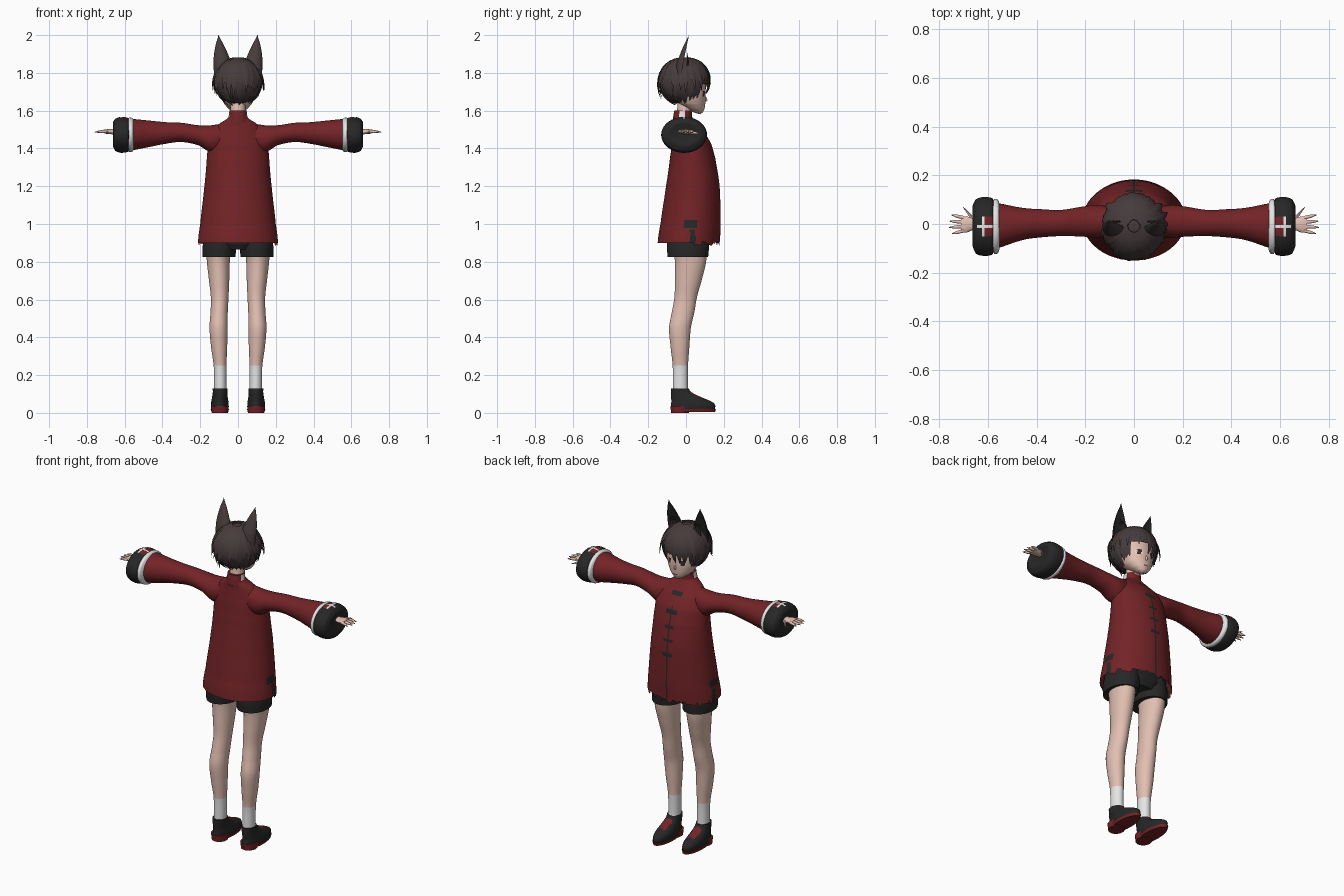
import bpy, bmesh, math, random
from mathutils import Vector

random.seed(4)
if "Cube" in bpy.data.objects:
    bpy.data.objects.remove(bpy.data.objects["Cube"])


def material(name, r, g, b):
    m = bpy.data.materials.new(name)
    m.use_nodes = True
    m.diffuse_color = (r, g, b, 1)
    bsdf = m.node_tree.nodes["Principled BSDF"]
    bsdf.inputs["Base Color"].default_value = (r, g, b, 1)
    bsdf.inputs["Roughness"].default_value = 0.8
    return m


RED = material("deep red cloth", 0.17, 0.017, 0.02)
BLACK = material("black cloth", 0.02, 0.02, 0.021)
WHITE = material("white cloth", 0.78, 0.78, 0.78)
SKIN = material("skin", 0.76, 0.52, 0.44)
HAIR = material("dark brown hair", 0.062, 0.044, 0.045)
EYE = material("dark eye", 0.06, 0.025, 0.02)


def finish(name, bm, mats, rule=None, mirror=False, angle=50):
    """Turn a bmesh into a shaded object, colouring faces by a rule."""
    bmesh.ops.recalc_face_normals(bm, faces=bm.faces)
    bm.normal_update()
    for f in bm.faces:
        f.smooth = True
        if rule:
            f.material_index = int(rule(f.calc_center_median(), f.normal))
    me = bpy.data.meshes.new(name)
    bm.to_mesh(me)
    bm.free()
    for m in mats:
        me.materials.append(m)
    me.set_sharp_from_angle(angle=math.radians(angle))
    ob = bpy.data.objects.new(name, me)
    bpy.context.collection.objects.link(ob)
    if mirror:
        ob.modifiers.new("Mirror", 'MIRROR').use_mirror_merge = False
    return ob


def spline(rings, steps):
    """Catmull-Rom resampling of the cross-section list."""
    out = []
    for i in range(len(rings) - 1):
        a, b, c, d = (rings[max(0, min(len(rings) - 1, i + k))] for k in (-1, 0, 1, 2))
        for s in range(steps):
            t = s / steps
            row = [q + 0.5 * t * (r - p + t * (2*p - 5*q + 4*r - w + t * (3*(q - r) + w - p)))
                   for p, q, r, w in zip(a, b, c, d)]
            row[0] = b[0] + (c[0] - b[0]) * t
            out.append(row)
    return out + [rings[-1]]


def add_loft(bm, rings, axis='z', n=24, steps=4, front=1, caps=True):
    """Ellipse sections: (position on axis, centre u, centre v, radius u, radius v)."""
    loops = []
    for h, u, v, ru, rv in spline(rings, steps):
        loop = []
        for j in range(n):
            a = math.tau * (j + 0.5) / n
            s = math.sin(a)
            p, q = u + max(ru, .0005) * math.cos(a), v + max(rv, .0005) * s * (front if s > 0 else 1)
            loop.append(bm.verts.new((p, q, h) if axis == 'z' else (h, p, q)))
        loops.append(loop)
    for a, b in zip(loops, loops[1:]):
        for j in range(n):
            k = (j + 1) % n
            bm.faces.new((a[j], a[k], b[k], b[j]))
    if caps:
        bm.faces.new(loops[0])
        bm.faces.new(loops[-1])


def loft(name, rings, mats, rule=None, mirror=False, **kw):
    bm = bmesh.new()
    add_loft(bm, rings, **kw)
    return finish(name, bm, mats, rule, mirror)


# Coat body with front closure, toggles and side slits
def coat_rule(c, n):
    if c.y > 0.05 and c.z < 1.44 and abs(c.x) < 0.007:
        return 1
    for z in (1.5, 1.41, 1.33, 1.25, 1.17):
        if c.y > 0.05 and abs(c.z - z) < 0.009 and abs(c.x) < 0.032:
            return 1
    if abs(c.x) > 0.1:
        return (0.985 < c.z < 1.015 and -0.01 < c.y < 0.06) or (c.z < 0.97 and 0.02 < c.y < 0.05)
    return c.z < 0.912 and c.y > 0.1 and math.sin(c.x * 90) > 0.3


coat = loft("coat_body", [
    (0.90, 0, .015, .212, .165), (1.0, 0, .024, .2, .159), (1.2, 0, .036, .178, .142),
    (1.35, 0, .035, .165, .12), (1.43, 0, .028, .158, .103), (1.49, 0, .014, .135, .08),
    (1.53, 0, -.002, .1, .06), (1.565, 0, -.015, .05, .05)],
    [RED, BLACK], coat_rule, n=128, steps=10, caps=False)
for v in coat.data.vertices:
    if v.co.z < 0.905 and v.co.y > 0.04:
        v.co.z += random.uniform(-0.018, 0.012)

loft("collar", [(1.54, 0, -.018, .055, .052), (1.575, 0, -.018, .049, .049), (1.6, 0, -.015, .047, .047)],
     [RED, WHITE], lambda c, n: abs(c.x) > .04 and abs(c.y + .02) < .015 and c.z > 1.565, n=40)
loft("neck", [(1.54, 0, -.015, .04, .04), (1.66, 0, 0, .04, .042)], [SKIN])

# Sleeves and cuffs
loft("sleeves", [
    (.09, .01, 1.455, .06, .075), (.15, .01, 1.452, .068, .07), (.21, .01, 1.47, .062, .053),
    (.3, .004, 1.485, .054, .051), (.38, .003, 1.482, .058, .057), (.46, 0, 1.478, .067, .069),
    (.57, -.007, 1.473, .094, .084)], [RED], axis='x', n=32, mirror=True)
loft("cuff_trims", [(.552, -.01, 1.472, .094, .082), (.56, -.01, 1.472, .111, .09),
                    (.575, -.01, 1.472, .113, .092), (.582, -.01, 1.472, .1, .085)],
     [WHITE], axis='x', n=32, mirror=True)


def cuff_rule(c, n):
    if n.z < 0.4 or c.x > 0.645 or abs(c.y + .012) > 0.04:
        return 0
    return 2 if abs(c.y + .012) < .009 or abs(c.x - .62) < .007 else c.x < .625


loft("cuffs", [(.572, -.01, 1.472, .09, .075), (.582, -.01, 1.472, .116, .09), (.62, -.01, 1.472, .121, .095),
               (.65, -.01, 1.472, .112, .085), (.663, -.008, 1.475, .085, .062), (.655, -.005, 1.48, .04, .03)],
     [BLACK, RED, WHITE], cuff_rule, axis='x', n=64, steps=6, mirror=True)

# Hands: palm, four fingers and thumb
bm = bmesh.new()
add_loft(bm, [(.62, .0, 1.488, .02, .016), (.66, 0, 1.488, .025, .014),
              (.69, -.002, 1.49, .034, .012), (.712, -.002, 1.49, .032, .009)], axis='x', n=14)
for i, length in enumerate((.048, .06, .058, .05)):
    y = -.028 + i * .018
    add_loft(bm, [(.7, y, 1.49, .008, .008), (.7 + length * .6, y * 1.25, 1.489, .007, .007),
                  (.7 + length, y * 1.4, 1.486, .002, .002)], axis='x', n=8, steps=3)
add_loft(bm, [(.655, .015, 1.486, .012, .01), (.68, .042, 1.483, .009, .008),
              (.703, .068, 1.48, .002, .002)], axis='x', n=8, steps=3)
finish("hands", bm, [SKIN], mirror=True)

# Shorts
loft("shorts_seat", [(.865, 0, .012, .12, .09), (.9, 0, .012, .175, .11), (1.0, 0, .015, .165, .11)],
     [BLACK], n=40)
loft("shorts_legs", [(.825, .1, .01, .087, .108), (.88, .098, .01, .09, .112), (.95, .09, .01, .085, .108)],
     [BLACK], mirror=True, n=32)

# Legs, with socks below a height
loft("legs_and_socks", [
    (.08, .094, -.028, .034, .042), (.15, .094, -.03, .033, .04), (.25, .095, -.03, .034, .041),
    (.35, .1, -.032, .043, .05), (.45, .103, -.032, .048, .058), (.53, .1, -.016, .046, .06),
    (.61, .097, -.002, .047, .06), (.7, .1, .012, .054, .071), (.8, .104, .024, .061, .083),
    (.89, .104, .02, .068, .09)], [SKIN, WHITE], lambda c, n: c.z < 0.255, n=28, steps=8, mirror=True)

# Shoes
loft("shoes", [
    (.015, .096, .037, .044, .115), (.04, .096, .037, .047, .118), (.058, .096, .03, .046, .108),
    (.08, .096, .005, .042, .084), (.105, .095, -.022, .039, .058), (.128, .095, -.032, .039, .047)],
    [BLACK, RED], lambda c, n: c.z > .07 and .022 < c.y < .09 and abs(c.x - .096) < .024,
    n=40, steps=5, mirror=True)
bm = bmesh.new()
add_loft(bm, [(.004, .096, .04, .044, .114), (.02, .096, .038, .049, .121)], n=32, steps=1)
add_loft(bm, [(0, .096, -.032, .043, .047), (.036, .096, -.03, .048, .053)], n=24, steps=1)
finish("shoe_soles", bm, [RED], mirror=True)


# Head with eyes, lashes and mouth
def face_rule(c, n):
    if c.y < 0.03:
        return 0
    x, z = (abs(c.x) - .041) / .02, (c.z - 1.69) / .017
    if x * x + z * z < 1:
        return 2 if abs(x) < .55 or z > .55 else 1
    return 2 if abs(c.z - 1.618) < .0025 and abs(c.x) < .012 else 0


loft("head", [
    (1.583, 0, .072, .008, .008), (1.592, 0, .064, .026, .026), (1.61, 0, .05, .05, .048),
    (1.635, 0, .033, .072, .069), (1.67, 0, .02, .089, .084), (1.72, 0, .008, .099, .096),
    (1.79, 0, 0, .1, .1), (1.86, 0, 0, .05, .05)], [SKIN, WHITE, EYE], face_rule, n=96, steps=10)
loft("nose", [(1.645, 0, .094, .008, .008), (1.656, 0, .1, .007, .013), (1.685, 0, .098, .003, .003)],
     [SKIN], n=10)

# Hair cap, open over the face
CENTRE, RADII = Vector((0, -.006, 1.755)), Vector((.122, .134, .126))


def on_head(a, el, s=1.0):
    d = Vector((math.cos(el) * math.sin(a), math.cos(el) * math.cos(a), math.sin(el)))
    return CENTRE + d * RADII * s


bm = bmesh.new()
bmesh.ops.create_uvsphere(bm, u_segments=40, v_segments=28, radius=1)
for v in bm.verts:
    v.co = CENTRE + v.co * RADII * 0.97
bmesh.ops.delete(bm, geom=[f for f in bm.faces if f.calc_center_median().z < 1.64 or (
    f.calc_center_median().z < 1.745 and f.calc_center_median().y > .035)], context='FACES')
finish("hair_cap", bm, [HAIR])


# Hair locks: tapered diamond strands that follow the head and flick out at the tip
def add_lock(bm, a, top, end, flare, width, sway=0.0, n=9):
    def path(t):
        el = math.radians(top + (end - top) * t)
        return on_head(a + sway * t * t, el, 0.985 + flare * t ** 3)
    loops = []
    for i in range(n):
        t = i / (n - 1)
        p = path(t)
        along = path(t + .02) - path(t - .02)
        out = (p - CENTRE).normalized()
        side = along.cross(out).normalized()
        w = width * max(.02, min(1, .45 + 1.6 * t) * (1 - t ** 2.2))
        loops.append([bm.verts.new(p + o) for o in
                      (side * w, out * w * .45, -side * w, -out * w * .45)])
    for u, v in zip(loops, loops[1:]):
        for j in range(4):
            bm.faces.new((u[j], u[(j + 1) % 4], v[(j + 1) % 4], v[j]))
    bm.faces.new(loops[0])
    bm.faces.new(loops[-1])


bm = bmesh.new()
rand = random.uniform
for i in range(28):                       # long layer down to the nape
    a = math.radians(62 + i * 236 / 27)
    add_lock(bm, a, 45, rand(-72, -58), rand(0, .12), .026, rand(-.15, .15))
for i in range(26):                       # shorter flicked layer
    a = math.radians(55 + i * 250 / 25)
    add_lock(bm, a, 78, rand(-42, -14), rand(.1, .28), .026, rand(-.25, .25))
for i in range(17):                       # fringe, longer over one eye
    a = math.radians(-62 + i * 7.75)
    add_lock(bm, a, 80, rand(-38, -28) if a < 0.1 else rand(-20, -8), rand(0, .05), .023, rand(-.12, .12))
for side in (-1, 1):                      # locks framing the face
    for deg, end in ((58, -52), (68, -60), (78, -62)):
        add_lock(bm, side * math.radians(deg), 60, end, .1, .022, -side * .1)
finish("hair_locks", bm, [HAIR], angle=60)

# Animal ears, hollow and dark on the face side
loft("animal_ears", [
    (1.79, .078, -.022, .05, .036), (1.86, .084, -.012, .046, .034), (1.9, .09, -.004, .037, .027),
    (1.95, .097, .006, .021, .016), (2.0, .103, .015, .001, .001)],
    [HAIR, BLACK], lambda c, n: n.y > 0.3, n=24, steps=6, front=-.25, mirror=True)
bm = bmesh.new()
for i in range(4):                        # tufts inside the ears
    add_loft(bm, [(1.82, .05 + i * .015, .005, .008, .005), (1.87, .06 + i * .013, .01, .006, .004),
                  (1.905, .07 + i * .011, .006, .001, .001)], n=6, steps=3)
finish("ear_tufts", bm, [HAIR], mirror=True)
